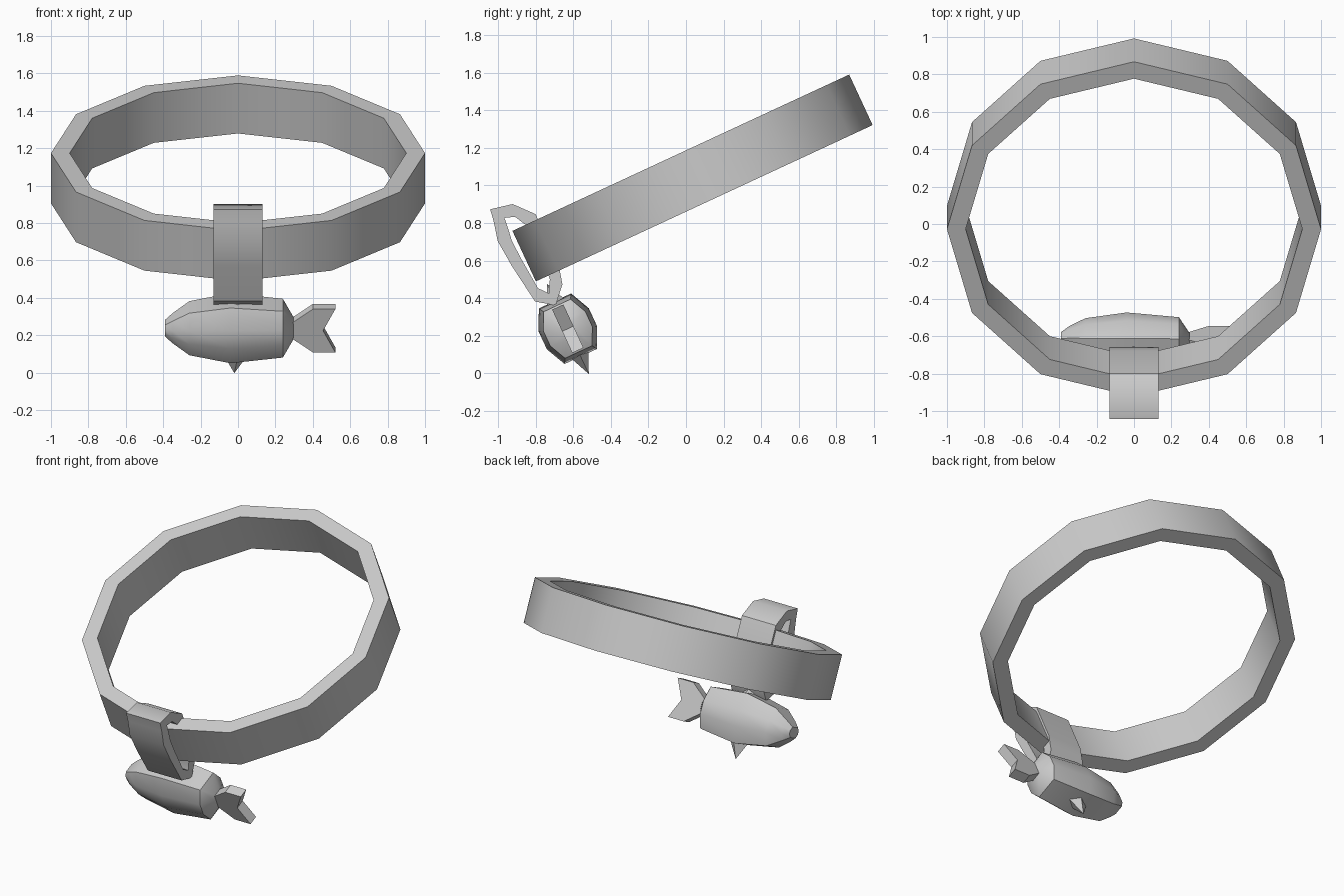
import bpy, bmesh
from math import sin, cos, pi, radians
from mathutils import Matrix, Vector

if "Cube" in bpy.data.objects:
    bpy.data.objects.remove(bpy.data.objects["Cube"])

# Everything is modelled upright, then tilted together about x
TILT = Matrix.Rotation(radians(24.9), 4, 'X')


def make(name, verts, faces, offset=(0, 0, 0), angle=40):
    me = bpy.data.meshes.new(name)
    me.from_pydata([Vector(v) + Vector(offset) for v in verts], [], faces)
    me.transform(TILT)
    bm = bmesh.new()
    bm.from_mesh(me)
    bmesh.ops.recalc_face_normals(bm, faces=bm.faces)
    bm.to_mesh(me)
    bm.free()
    ob = bpy.data.objects.new(name, me)
    bpy.context.collection.objects.link(ob)
    bpy.ops.object.select_all(action='DESELECT')
    ob.select_set(True)
    bpy.context.view_layer.objects.active = ob
    if angle:
        bpy.ops.object.shade_smooth_by_angle(angle=radians(angle))
    return ob


def loft(rings, closed=False):
    n, m = len(rings[0]), len(rings)
    verts = [p for r in rings for p in r]
    faces = [(i * n + j, i * n + (j + 1) % n,
              (i + 1) % m * n + (j + 1) % n, (i + 1) % m * n + j)
             for i in range(m if closed else m - 1) for j in range(n)]
    if not closed:
        faces += [tuple(range(n))[::-1], tuple(range((m - 1) * n, m * n))]
    return verts, faces


# Ring band: twelve sides, rectangular section
h = 0.148
band = [[(r * cos(k * pi / 6), (r - 0.013) * sin(k * pi / 6), z) for k in range(12)]
        for r, z in ((1.0, -h), (1.0, h), (0.9, h), (0.9, -h))]
make("ring_band", *loft(band, True), offset=(0, 0.469, 0.928))

# Hanging loop wrapped round the band
outer = [(-0.09, 0.305), (0.03, 0.28), (0.118, 0.18), (0.118, -0.11),
         (0.09, -0.22), (0.01, -0.305), (-0.08, -0.24), (-0.112, -0.02),
         (-0.125, 0.135), (-0.10, 0.24)]
inner = [(y * 0.45, z * 0.76) for y, z in outer]
w = 0.13
loop = [[(x, y, z) for y, z in prof]
        for x, prof in ((-w, outer), (w, outer), (w, inner), (-w, inner))]
make("hanging_loop", *loft(loop, True), offset=(0, -0.487, 0.925))

# Fish body: eight-sided section lofted along x
CENTRE = (0, -0.47, 0.48)
section = [(0.09, 0.155), (-0.09, 0.155), (-0.14, 0.05), (-0.14, -0.05),
           (-0.09, -0.155), (0.09, -0.155), (0.14, -0.05), (0.14, 0.05)]
stations = [(-0.39, 0.36, 0.22), (-0.35, 0.56, 0.42), (-0.26, 0.85, 0.8),
            (-0.04, 1.05, 1.05), (0.24, 0.88, 0.88), (0.296, 0.3, 0.35)]
body = [[(x, y * sy, z * sz) for y, z in section] for x, sy, sz in stations]
make("fish_body", *loft(body), offset=CENTRE)

# Forked tail
fork = [(0.28, 0.04), (0.40, 0.127), (0.52, 0.127), (0.455, 0.0),
        (0.52, -0.127), (0.40, -0.127), (0.28, -0.04)]
tail = [[(x, y, z) for x, z in fork] for y in (-0.033, 0.033)]
make("fish_tail", *loft(tail), offset=CENTRE, angle=0)

# Top and bottom fins: small pointed wedges
for name, s in (("top_fin", 1), ("bottom_fin", -1)):
    pts = [(-0.085, 0, 0.14 * s), (0, 0.055, 0.14 * s), (0.065, 0, 0.14 * s),
           (0, -0.055, 0.14 * s), (-0.02, 0, 0.265 * s)]
    make(name, pts, [(0, 1, 2, 3), (0, 1, 4), (1, 2, 4), (2, 3, 4), (3, 0, 4)],
         offset=CENTRE, angle=0)
